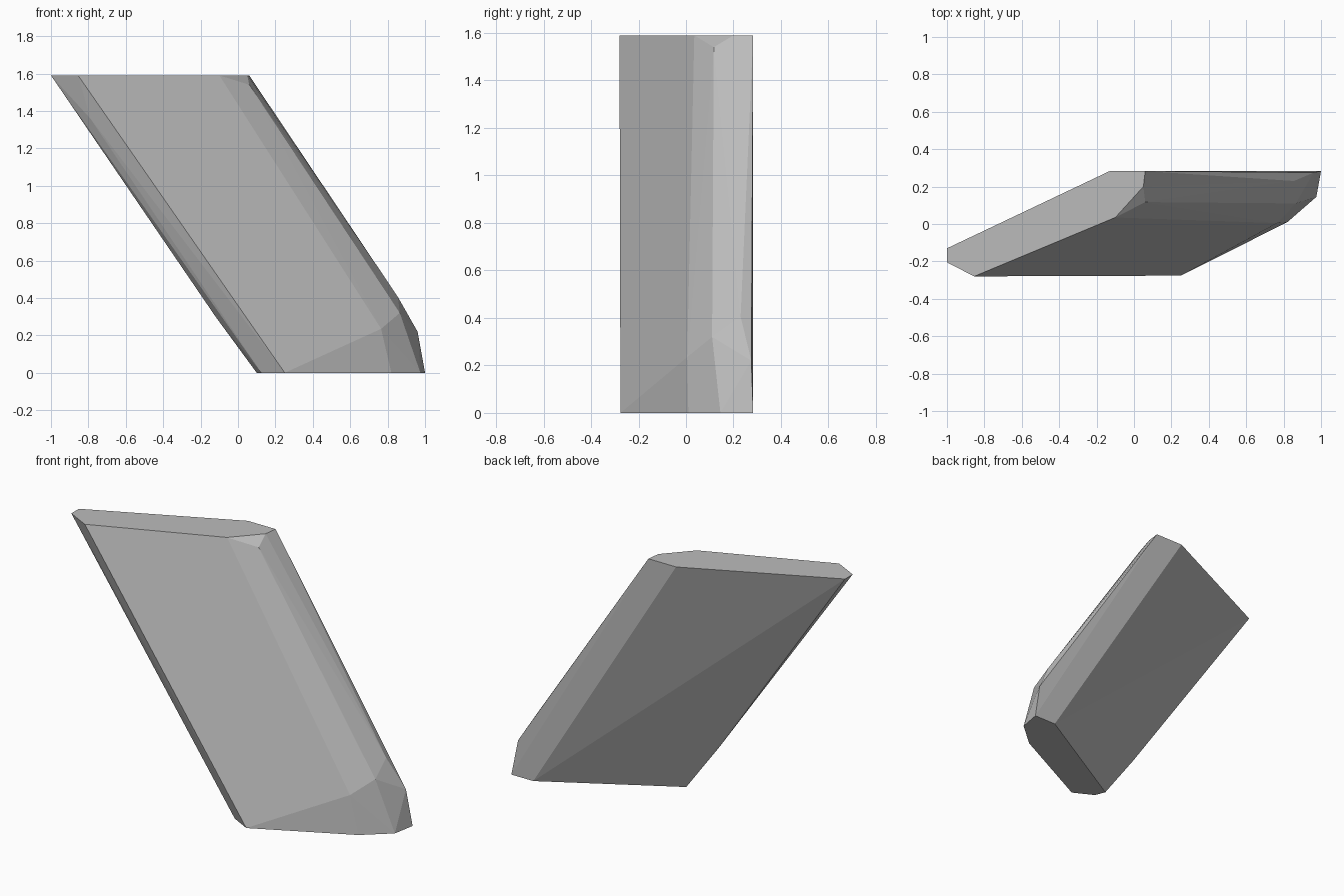
import bpy
import bmesh
import math

# Remove the default object only
default_cube = bpy.data.objects.get("Cube")
if default_cube is not None:
    bpy.data.objects.remove(default_cube, do_unlink=True)


def make_material(name, color):
    """Create a flat material with matching viewport and render colour."""
    material = bpy.data.materials.new(name)
    material.use_nodes = True
    material.diffuse_color = color
    shader = material.node_tree.nodes.get("Principled BSDF")
    shader.inputs["Base Color"].default_value = color
    shader.inputs["Roughness"].default_value = 0.9
    return material


def convex_stone(name, points, material):
    """Wrap a set of corner points in a faceted convex skin."""
    mesh = bpy.data.meshes.new(name)
    bm = bmesh.new()
    for point in points:
        bm.verts.new(point)
    result = bmesh.ops.convex_hull(bm, input=bm.verts[:])
    # Drop any corner that ended up inside the skin
    loose = [vert for vert in bm.verts if not vert.link_faces]
    bmesh.ops.delete(bm, geom=loose, context="VERTS")
    # Join triangles that lie in the same facet
    bmesh.ops.dissolve_limit(bm, angle_limit=math.radians(0.5),
                             verts=bm.verts[:], edges=bm.edges[:])
    bmesh.ops.recalc_face_normals(bm, faces=bm.faces[:])
    for face in bm.faces:
        face.smooth = False
    bm.to_mesh(mesh)
    bm.free()
    mesh.materials.append(material)
    stone = bpy.data.objects.new(name, mesh)
    bpy.context.collection.objects.link(stone)
    return stone


height = 1.59
back = 0.283

# Flat top outline, counter-clockwise from the left tip
top_outline = [(-1, -0.13), (-1, -0.205), (-0.855, -0.28), (-0.1, 0.035),
               (0.05, 0.2), (0.06, back), (-0.13, back)]

# Flat base outline, shifted sideways by the lean of the slab
base_outline = [(0.1, -0.145), (0.125, -0.21), (0.25, -0.276), (0.82, 0.01),
                (0.975, 0.145), (1, back), (0.85, back)]

# Chipped corners between the two outlines
chips = [(0.96, 0.275, 0.22), (0.855, 0.23, 0.405), (0.865, 0.11, 0.32),
         (0.765, 0.005, 0.235), (0.06, 0.117, 1.54),
         (-0.79, -0.238, 1.36), (-0.12, -0.15, 0.3)]

corners = [(x, y, height) for x, y in top_outline]
corners += [(x, y, 0) for x, y in base_outline]
corners += chips

stone_grey = make_material("stone grey", (0.5, 0.5, 0.5, 1))
convex_stone("leaning_stone", corners, stone_grey)
